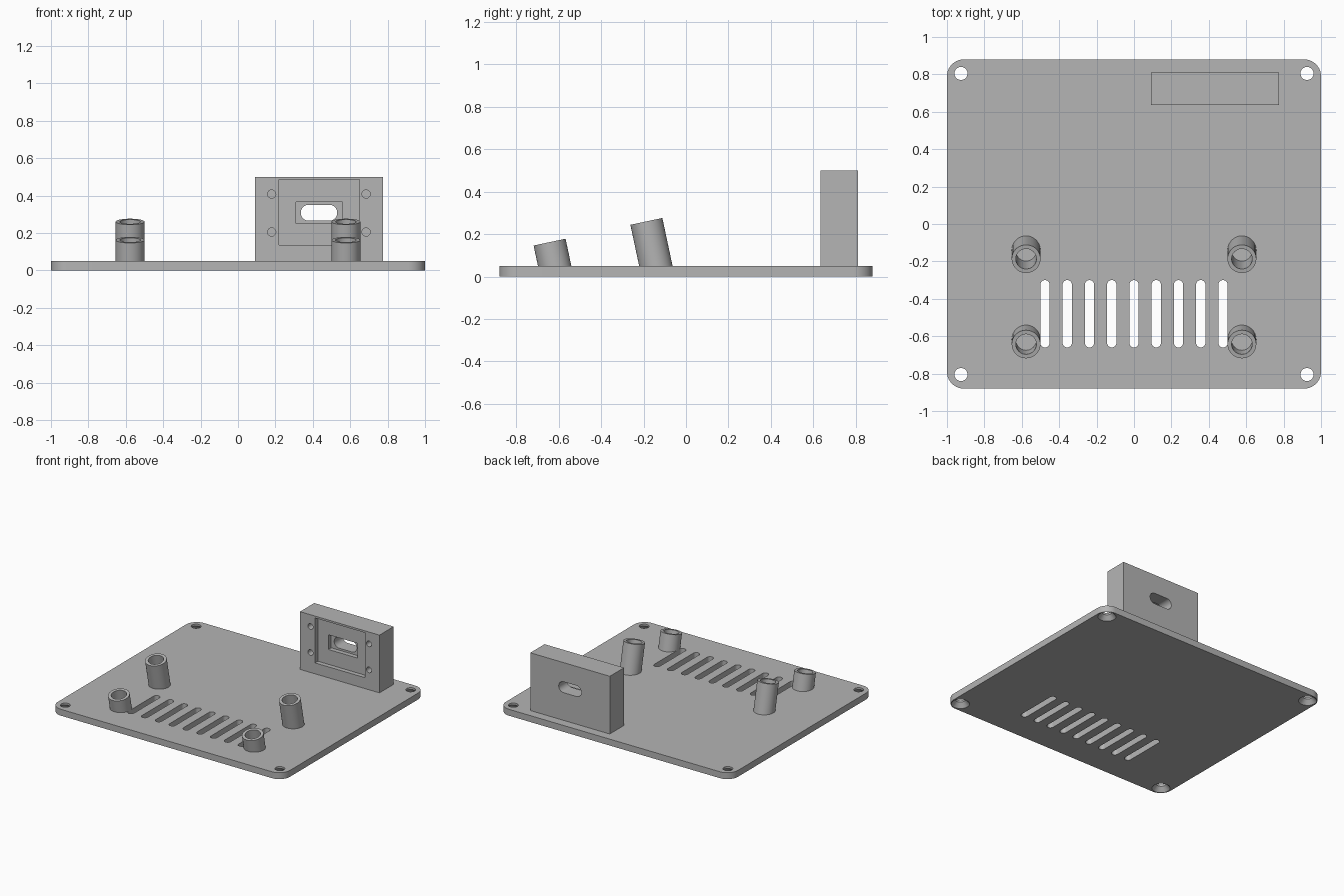
import bpy, bmesh
from math import sin, cos, pi, radians
from mathutils import Matrix

cube = bpy.data.objects.get("Cube")
if cube:
    bpy.data.objects.remove(cube)

grey = bpy.data.materials.new("matte grey")
grey.use_nodes = True
COLOUR = (0.46, 0.46, 0.46, 1)
grey.diffuse_color = COLOUR
grey.node_tree.nodes["Principled BSDF"].inputs["Base Color"].default_value = COLOUR

FACE_Y = Matrix.Rotation(radians(90), 4, "X")   # prism axis turns to -y


def finish(name, bm):
    bmesh.ops.recalc_face_normals(bm, faces=bm.faces)
    mesh = bpy.data.meshes.new(name)
    bm.to_mesh(mesh)
    bm.free()
    mesh.materials.append(grey)
    obj = bpy.data.objects.new(name, mesh)
    bpy.context.collection.objects.link(obj)
    return obj


def prism(bm, centre, w, h, depth, r=0, turn=Matrix(), steps=10):
    """Rounded rectangle w by h, extruded by depth about its centre."""
    pts = []
    for q, (sx, sy) in enumerate([(1, 1), (-1, 1), (-1, -1), (1, -1)]):
        cx, cy = sx * (w / 2 - r), sy * (h / 2 - r)
        for i in range(steps + 1 if r else 1):
            a = (q + i / steps) * pi / 2
            pts.append((cx + r * cos(a), cy + r * sin(a), -depth / 2))
    verts = [bm.verts.new(p) for p in pts]
    bmesh.ops.remove_doubles(bm, verts=verts, dist=1e-5)
    verts = [v for v in verts if v.is_valid]
    face = bm.faces.new(verts)
    ext = bmesh.ops.extrude_face_region(bm, geom=[face])["geom"]
    top = [v for v in ext if isinstance(v, bmesh.types.BMVert)]
    bmesh.ops.translate(bm, verts=top, vec=(0, 0, depth))
    bmesh.ops.transform(bm, matrix=Matrix.Translation(centre) @ turn, verts=verts + top)


def cone(bm, centre, r1, r2, depth, turn=Matrix()):
    bmesh.ops.create_cone(bm, cap_ends=True, segments=32, radius1=r1, radius2=r2,
                          depth=depth, matrix=Matrix.Translation(centre) @ turn)


def cut(obj, bm):
    cutter = finish(obj.name + "_cutter", bm)
    cutter.hide_render = True
    mod = obj.modifiers.new("cut", "BOOLEAN")
    mod.operation, mod.solver, mod.object = "DIFFERENCE", "EXACT", cutter
    bpy.context.view_layer.objects.active = obj
    bpy.ops.object.modifier_apply(modifier=mod.name)
    bpy.data.objects.remove(cutter)


def smooth(obj):
    bpy.ops.object.select_all(action="DESELECT")
    obj.select_set(True)
    bpy.context.view_layer.objects.active = obj
    bpy.ops.object.shade_smooth_by_angle(angle=radians(30))


# Base plate with rounded corners
bm = bmesh.new()
prism(bm, (0, 0, 0.025), 2, 1.76, 0.05, 0.09)
plate = finish("base_plate", bm)

# Vent slots and corner screw holes
bm = bmesh.new()
for i in range(-4, 5):
    prism(bm, (i * 0.119, -0.48, 0.025), 0.05, 0.36, 0.2, 0.0249)
for sx in (-1, 1):
    for sy in (-1, 1):
        cone(bm, (sx * 0.925, sy * 0.805, 0.05), 0.035, 0.035, 0.2)
cut(plate, bm)

# Countersinks under the plate
bm = bmesh.new()
for sx in (-1, 1):
    for sy in (-1, 1):
        cone(bm, (sx * 0.925, sy * 0.805, 0.01), 0.077, 0.035, 0.05)
cut(plate, bm)
smooth(plate)

# Upright connector block
bm = bmesh.new()
prism(bm, (0.4325, 0.7225, 0.275), 0.685, 0.45, 0.175, 0, FACE_Y)
block = finish("connector_block", bm)
FRONT = 0.635

# Stepped recesses, each cut deeper than the last, then the through slot
for x, z, w, h, depth, r in [(0.435, 0.31, 0.43, 0.35, 0.035, 0),
                             (0.435, 0.308, 0.25, 0.115, 0.07, 0),
                             (0.433, 0.308, 0.195, 0.085, 0.3, 0.0424)]:
    bm = bmesh.new()
    prism(bm, (x, FRONT, z), w, h, 2 * depth, r, FACE_Y)
    cut(block, bm)

# Blind screw holes beside the recess
bm = bmesh.new()
for x in (0.18, 0.685):
    for z in (0.205, 0.408):
        cone(bm, (x, FRONT, z), 0.022, 0.022, 0.2, FACE_Y)
cut(block, bm)
smooth(block)


# Leaning hollow standoffs
def standoff(name, x, y, length):
    bm = bmesh.new()
    lo = -0.02
    ring = [bm.verts.new(p) for p in [(0.077, 0, lo), (0.077, 0, length),
                                      (0.055, 0, length), (0.055, 0, lo)]]
    edges = [bm.edges.new((ring[i], ring[(i + 1) % 4])) for i in range(4)]
    bmesh.ops.spin(bm, geom=ring + edges, cent=(0, 0, 0), axis=(0, 0, 1),
                   angle=2 * pi, steps=40, use_merge=True)
    bmesh.ops.remove_doubles(bm, verts=bm.verts, dist=1e-5)
    lean = Matrix.Rotation(radians(12), 4, "X")
    bmesh.ops.transform(bm, matrix=Matrix.Translation((x, y, 0.05)) @ lean, verts=bm.verts)
    smooth(finish(name, bm))


for side, x in (("left", 0.577), ("right", -0.577)):
    standoff("front_standoff_" + side, x, -0.619, 0.115)
    standoff("rear_standoff_" + side, x, -0.142, 0.215)
